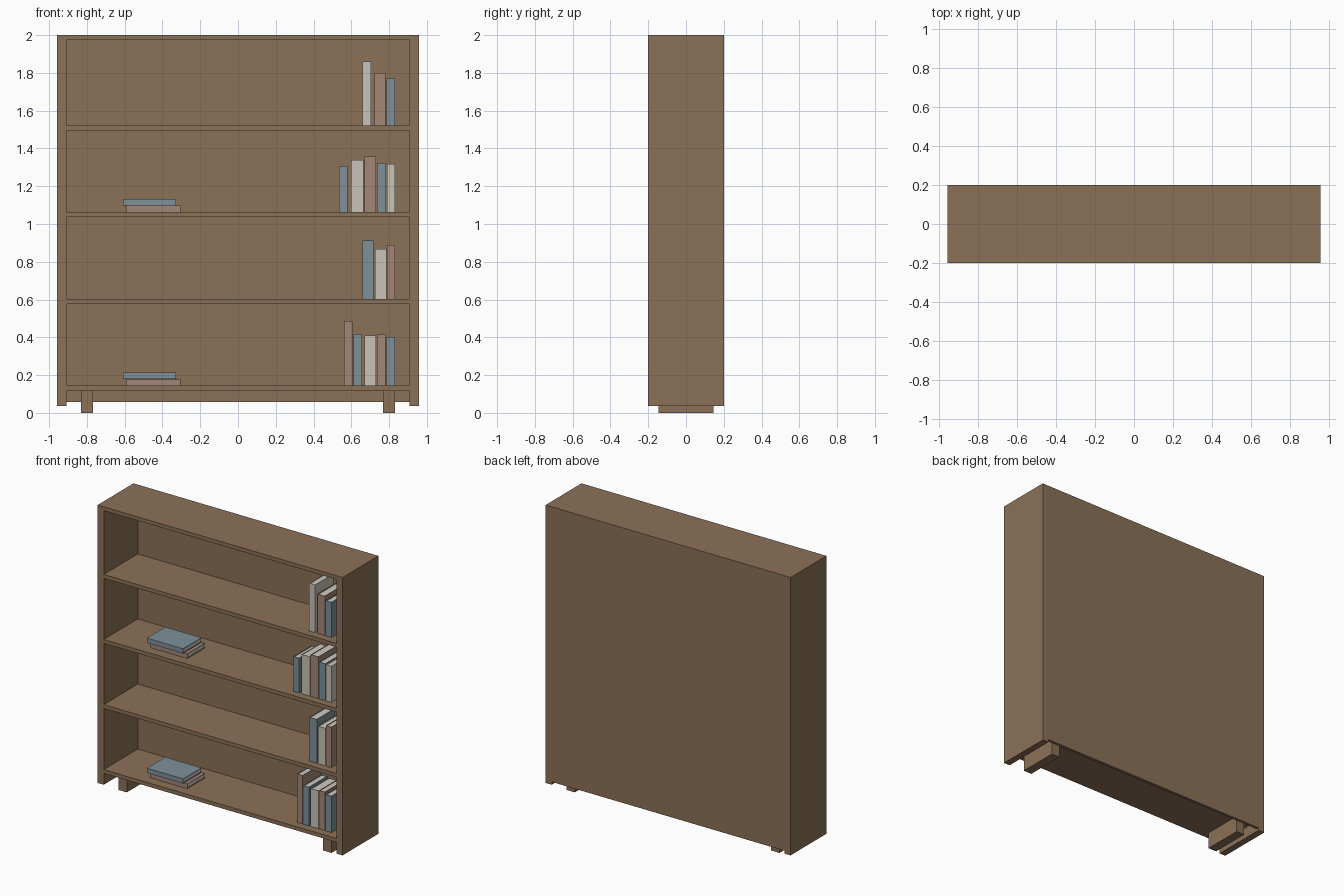
import bpy, bmesh

if "Cube" in bpy.data.objects:
    bpy.data.objects.remove(bpy.data.objects["Cube"])


def material(name, rgb):
    m = bpy.data.materials.new(name)
    m.diffuse_color = (*rgb, 1)
    m.use_nodes = True
    m.node_tree.nodes["Principled BSDF"].inputs["Base Color"].default_value = m.diffuse_color
    return m


WOOD = material("wood", (0.26, 0.165, 0.095))
BLUE = material("blue_cover", (0.21, 0.28, 0.32))
PINK = material("pink_cover", (0.37, 0.24, 0.19))
WHITE = material("white_cover", (0.58, 0.55, 0.48))
PAPER = material("paper", (0.62, 0.59, 0.53))


def add_box(bm, x, y, z, mat_index=0):
    corners = [bm.verts.new((a, b, c)) for a in x for b in y for c in z]
    for f in ((0, 1, 3, 2), (4, 6, 7, 5), (0, 4, 5, 1),
              (2, 3, 7, 6), (0, 2, 6, 4), (1, 5, 7, 3)):
        bm.faces.new([corners[i] for i in f]).material_index = mat_index


def finish(name, bm, mats):
    bmesh.ops.recalc_face_normals(bm, faces=bm.faces)
    mesh = bpy.data.meshes.new(name)
    bm.to_mesh(mesh)
    bm.free()
    for m in mats:
        mesh.materials.append(m)
    ob = bpy.data.objects.new(name, mesh)
    bpy.context.collection.objects.link(ob)
    return ob


def box(name, x, y, z, mat=WOOD):
    bm = bmesh.new()
    add_box(bm, x, y, z)
    return finish(name, bm, [mat])


def book(name, x, z, cover, flat=False, y=(-0.145, 0.06)):
    # U-shaped cover with the spine at the front, page block set just inside
    t, inset = 0.005, 0.003
    wide, thick = (x, z) if flat else (z, x)
    (a0, a1), (y0, y1) = thick, y
    profile = [(a0, y0), (a1, y0), (a1, y1), (a1 - t, y1),
               (a1 - t, y0 + t), (a0 + t, y0 + t), (a0 + t, y1), (a0, y1)]

    def place(a, b, w):
        return (w, b, a) if flat else (a, b, w)

    bm = bmesh.new()
    lo, hi = ([bm.verts.new(place(a, b, w)) for a, b in profile] for w in wide)
    bm.faces.new(lo)
    bm.faces.new(hi)
    for i in range(8):
        j = (i + 1) % 8
        bm.faces.new((lo[i], lo[j], hi[j], hi[i]))
    pages_a = (a0 + t, a1 - t)
    pages_w = (wide[0] + inset, wide[1] - inset)
    px, pz = (pages_w, pages_a) if flat else (pages_a, pages_w)
    add_box(bm, px, (y0 + t, y1 - inset), pz, 1)
    finish(name, bm, [cover, PAPER])


# Carcass
W, INNER, D = 0.957, 0.909, 0.2
box("top_board", (-W, W), (-D, D), (1.973, 2.0))
box("back_panel", (-INNER, INNER), (0.18, D), (0.057, 1.973))
for side, s in (("left", -1), ("right", 1)):
    box(side + "_side", sorted((s * INNER, s * W)), (-D, D), (0.037, 1.973))
    box(side + "_foot", sorted((s * 0.767, s * 0.832)), (-0.145, 0.145), (0, 0.117))

# Shelves, listed by upper surface height
SHELVES = (0.144, 0.603, 1.063, 1.522)
for i, z in enumerate(SHELVES):
    box(f"shelf_{i + 1}", (-INNER, INNER), (-D, 0.18), (z - 0.027, z))

# Standing books: x start, x end, top height, cover
ROWS = (
    ((0.561, 0.606, 0.486, PINK), (0.611, 0.656, 0.417, BLUE), (0.669, 0.73, 0.411, WHITE),
     (0.735, 0.78, 0.416, PINK), (0.786, 0.832, 0.401, BLUE)),
    ((0.658, 0.717, 0.912, BLUE), (0.725, 0.786, 0.867, WHITE), (0.788, 0.832, 0.888, PINK)),
    ((0.534, 0.579, 1.308, BLUE), (0.598, 0.664, 1.34, WHITE), (0.669, 0.73, 1.357, PINK),
     (0.735, 0.784, 1.323, BLUE), (0.788, 0.831, 1.318, WHITE)),
    ((0.658, 0.704, 1.859, WHITE), (0.722, 0.78, 1.799, PINK), (0.786, 0.832, 1.77, BLUE)),
)
for r, (base, row) in enumerate(zip(SHELVES, ROWS)):
    for i, (x0, x1, top, cover) in enumerate(row):
        book(f"standing_book_{r + 1}_{i + 1}", (x0, x1), (base, top), cover)

# Stacks of two lying books
for r in (0, 2):
    z = SHELVES[r]
    book(f"lower_lying_book_{r + 1}", (-0.593, -0.305), (z, z + 0.034), PINK, True, (-0.13, 0.065))
    book(f"upper_lying_book_{r + 1}", (-0.61, -0.327), (z + 0.036, z + 0.069), BLUE, True)
